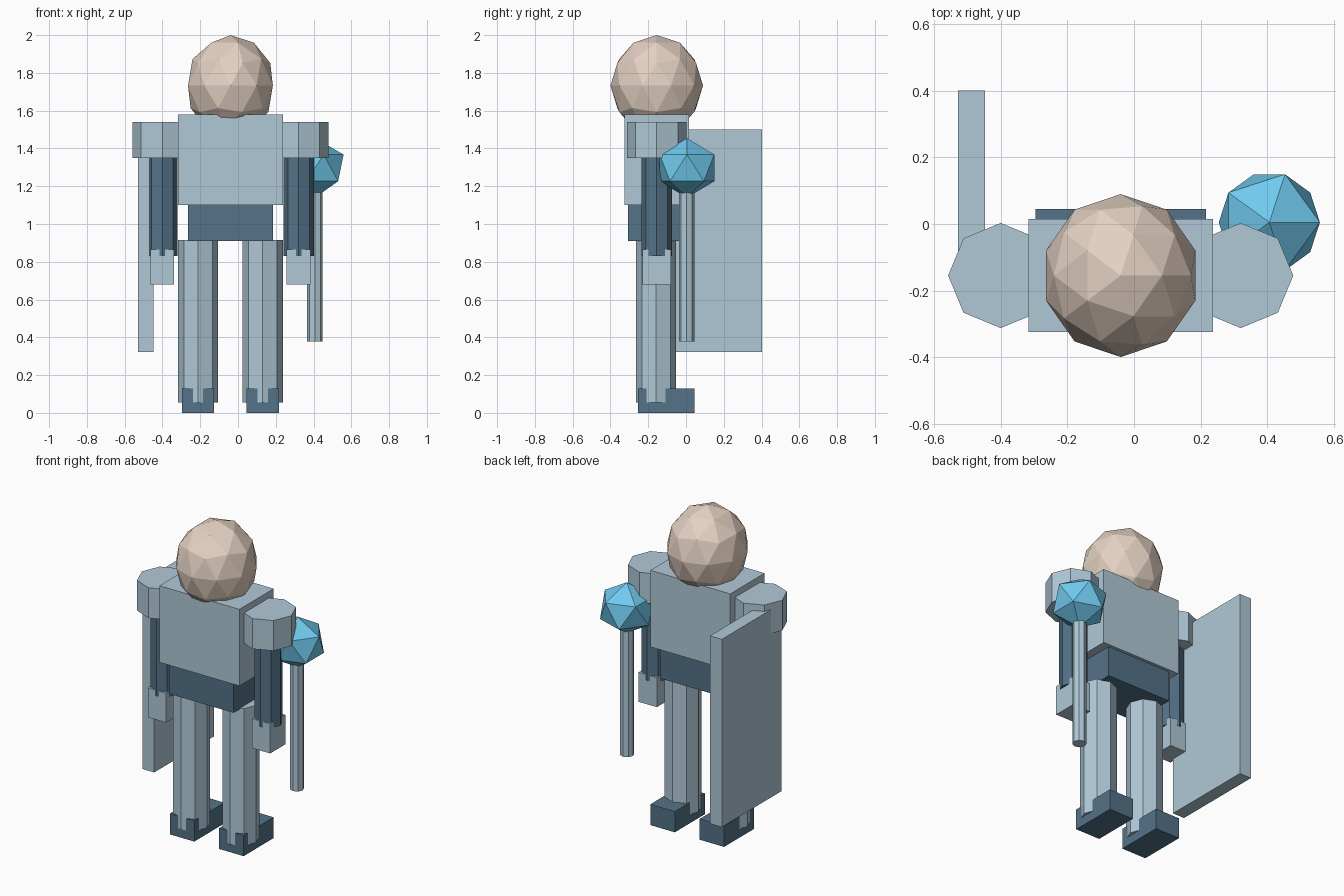
import bpy

if "Cube" in bpy.data.objects:
    bpy.data.objects.remove(bpy.data.objects["Cube"])

CX, CY = -0.04, -0.155   # axis of the figure


def material(name, rgb):
    def lin(c):
        c /= 255
        return c / 12.92 if c <= 0.04045 else ((c + 0.055) / 1.055) ** 2.4
    m = bpy.data.materials.new(name)
    m.diffuse_color = (*[lin(c) for c in rgb], 1)
    m.use_nodes = True
    m.node_tree.nodes["Principled BSDF"].inputs["Base Color"].default_value = m.diffuse_color
    return m


STEEL = material("steel", (176, 201, 215))
CLOTH = material("dark_cloth", (84, 114, 136))
SKIN = material("skin", (228, 209, 194))
GLOW = material("blue_orb", (112, 202, 238))


def finish(name, mat):
    ob = bpy.context.object
    ob.name = name
    ob.data.materials.append(mat)
    bpy.ops.object.transform_apply(location=False, rotation=False, scale=True)
    return ob


def box(name, x, y, z, mat):
    """Box from (min, max) pairs."""
    bpy.ops.mesh.primitive_cube_add(size=1, location=[(a + b) / 2 for a, b in (x, y, z)])
    bpy.context.object.scale = [b - a for a, b in (x, y, z)]
    return finish(name, mat)


def prism(name, x, y, r, z, mat):
    """Upright eight-sided prism."""
    bpy.ops.mesh.primitive_cylinder_add(vertices=8, radius=r, depth=z[1] - z[0],
                                        location=(x, y, (z[0] + z[1]) / 2))
    return finish(name, mat)


def ball(name, loc, scale, subdiv, mat):
    bpy.ops.mesh.primitive_ico_sphere_add(subdivisions=subdiv, radius=1, location=loc)
    bpy.context.object.scale = scale
    return finish(name, mat)


# Head, torso and waist
ball("head", (CX, CY, 1.733), (0.236, 0.245, 0.267), 2, SKIN)
box("torso", (CX - 0.277, CX + 0.277), (-0.325, 0.015), (1.10, 1.58), STEEL)
box("waist", (CX - 0.224, CX + 0.224), (-0.306, -0.004), (0.91, 1.10), CLOTH)

# Limbs, mirrored about the figure's axis
for side, s in (("left", -1), ("right", 1)):
    ax, lx = CX + s * 0.361, CX + s * 0.171
    prism(side + "_shoulder", ax, CY, 0.158, (1.35, 1.54), STEEL)
    prism(side + "_arm", ax, CY, 0.081, (0.83, 1.38), CLOTH)
    box(side + "_hand", (ax - 0.063, ax + 0.063), (CY - 0.075, CY + 0.075), (0.68, 0.865), STEEL)
    prism(side + "_leg", lx, CY - 0.003, 0.106, (0.055, 0.915), STEEL)
    box(side + "_foot", (lx - 0.085, lx + 0.085), (-0.253, 0.045), (0, 0.13), CLOTH)

# Shield slab
box("shield", (-0.53, -0.448), (-0.19, 0.402), (0.323, 1.50), STEEL)

# Mace: handle and faceted orb
prism("mace_handle", 0.407, 0.003, 0.041, (0.377, 1.20), STEEL)
ball("mace_orb", (0.407, 0.005, 1.297), (0.17, 0.17, 0.158), 1, GLOW)
